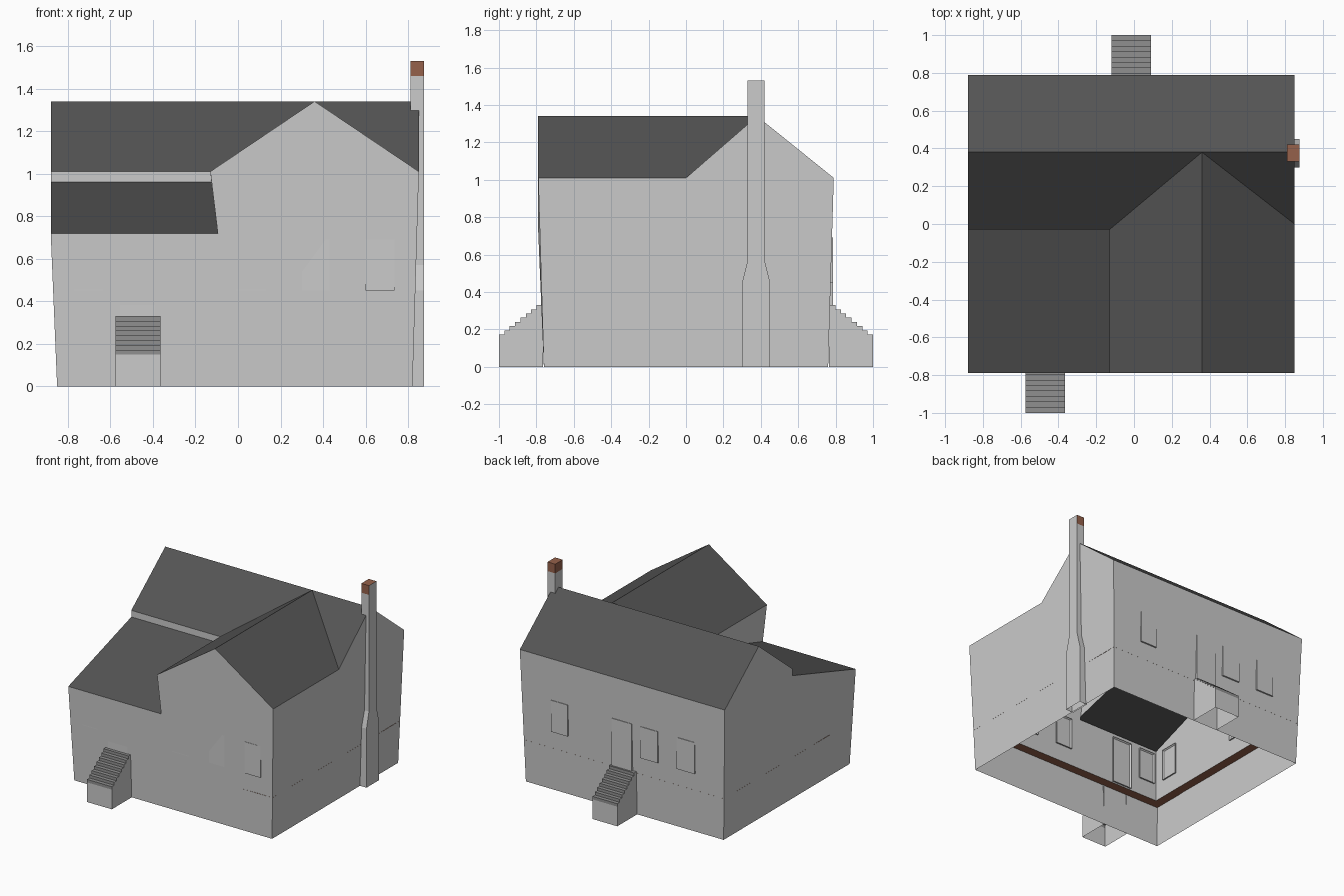
import bpy, bmesh
from mathutils import Vector

if "Cube" in bpy.data.objects:
    bpy.data.objects.remove(bpy.data.objects["Cube"])


def material(name, rgb):
    m = bpy.data.materials.new(name)
    m.diffuse_color = (*rgb, 1)
    m.use_nodes = True
    m.node_tree.nodes["Principled BSDF"].inputs["Base Color"].default_value = m.diffuse_color
    return m


ROOF = material("roof_slate", (0.09, 0.09, 0.09))
TREAD = material("step_stone", (0.28, 0.28, 0.28))
BRICK = material("chimney_brick", (0.3, 0.12, 0.07))
PLAIN = material("plain_grey", (0.8, 0.8, 0.8))


def finish(name, bm, mats=()):
    me = bpy.data.meshes.new(name)
    bm.to_mesh(me)
    bm.free()
    for m in mats:
        me.materials.append(m)
    ob = bpy.data.objects.new(name, me)
    bpy.context.collection.objects.link(ob)
    return ob


def sheet(name, faces, mats=(), centre=(0, 0, 0.5), slots=None):
    """Open surface from polygons, all facing away from centre."""
    bm = bmesh.new()
    for i, pts in enumerate(faces):
        f = bm.faces.new([bm.verts.new(p) for p in pts])
        f.normal_update()
        if f.normal.dot(f.calc_center_median() - Vector(centre)) < 0:
            f.normal_flip()
        if slots:
            f.material_index = slots[i]
    bmesh.ops.remove_doubles(bm, verts=bm.verts, dist=0.0005)
    return finish(name, bm, mats)


# key corners
L, R, F, B = -0.88, 0.85, -0.79, 0.79      # eaves
l, r, f, b = -0.85, 0.82, -0.76, 0.76      # base of the leaning walls
EAVE, RIDGE, LOW, LEAN = 1.01, 1.34, 0.72, 0.96
GX, RY, STEP = 0.36, 0.38, -0.03           # front ridge x, main ridge y, eave y

# outer walls
walls = [
    [(l, f, 0), (r, f, 0), (R, F, EAVE), (GX, F, RIDGE), (-0.13, F, EAVE),
     (-0.095, F, LOW), (L, F, LOW)],
    [(r, b, 0), (l, b, 0), (L, B, EAVE), (R, B, EAVE)],
    [(l, b, 0), (l, f, 0), (L, F, LOW), (L, STEP, LEAN), (L, STEP, EAVE),
     (L, RY, RIDGE), (L, B, EAVE)],
    [(r, f, 0), (r, b, 0), (R, B, EAVE), (R, RY, RIDGE), (R, 0, EAVE), (R, F, EAVE)],
]
upper = [
    [(L, STEP, LEAN), (-0.125, STEP, LEAN), (-0.13, STEP, EAVE), (L, STEP, EAVE)],
    [(-0.095, F, LOW), (-0.13, F, EAVE), (-0.13, STEP, EAVE), (-0.125, STEP, LEAN)],
]
sheet("outer_walls", walls + upper)

# inner wall lining standing on a ledge over the foundation
SILL = 0.32
IL, IR, IF, IB = -0.79, 0.76, -0.70, 0.70
clamp = lambda v, a, c: max(a, min(c, v))
sheet("inner_walls", [[(clamp(x, IL, IR), clamp(y, IF, IB), max(z, SILL))
                       for x, y, z in poly] for poly in walls])
outer = [(-0.86, -0.77), (0.83, -0.77), (0.83, 0.77), (-0.86, 0.77)]
inner = [(IL, IF), (IR, IF), (IR, IB), (IL, IB)]
sheet("foundation_ledge", [[(*p, SILL) for p in (outer[i], outer[i - 1], inner[i - 1], inner[i])]
                           for i in range(4)], [BRICK], (0, 0, 1))

# roofs: main gable, front cross gable, low lean-to
peak = (GX, RY, RIDGE)
valley_l, valley_r = (-0.13, STEP, EAVE), (R, 0, EAVE)
gable = (GX, F, RIDGE)
sheet("roof", [
    [(L, RY, RIDGE), peak, (R, RY, RIDGE), (R, B, EAVE), (L, B, EAVE)],
    [(L, RY, RIDGE), (L, STEP, EAVE), valley_l, peak],
    [peak, valley_r, (R, RY, RIDGE)],
    [peak, valley_l, (-0.13, F, EAVE), gable],
    [peak, gable, (R, F, EAVE), valley_r],
    [(L, STEP, LEAN), (L, F, LOW), (-0.095, F, LOW), (-0.125, STEP, LEAN)],
], [ROOF])


# windows and doors: boxes through the wall, with a recessed panel inside
def opening(name, lo, hi, inward):
    bm = bmesh.new()
    bmesh.ops.create_cube(bm, size=1)
    lo, hi = Vector(lo), Vector(hi)
    for v in bm.verts:
        v.co = (lo + hi) / 2 + v.co * (hi - lo)
    bm.normal_update()
    face = [q for q in bm.faces if q.normal.dot(Vector(inward)) > 0.9]
    bmesh.ops.inset_region(bm, faces=face, thickness=0.018, depth=-0.015)
    finish(name, bm)


for x0, x1 in [(-0.77, -0.635), (-0.01, 0.13), (0.30, 0.43), (0.60, 0.735)]:
    opening("front_window", (x0, -0.779, 0.45), (x1, -0.69, 0.69), (0, 1, 0))
opening("front_door", (-0.555, -0.776, 0.33), (-0.39, -0.69, 0.69), (0, 1, 0))
for x0, x1 in [(0.45, 0.59), (-0.31, -0.16), (-0.62, -0.47)]:
    opening("back_window", (x0, 0.69, 0.45), (x1, 0.785, 0.69), (0, -1, 0))
opening("back_door", (-0.09, 0.69, 0.33), (0.08, 0.785, 0.69), (0, -1, 0))
for y in (-0.55, 0.18):
    opening("left_window", (-0.86, y - 0.07, 0.45), (-0.78, y + 0.07, 0.69), (1, 0, 0))
    opening("right_window", (0.75, y - 0.07, 0.45), (0.83, y + 0.07, 0.69), (-1, 0, 0))


# hollow entrance steps
def steps(name, x0, x1, side, n=8):
    zig = [(1.0, 0.15)]
    for i in range(n):
        z = 0.15 + 0.18 * (i + 1) / n
        zig += [(1 - 0.23 * i / n, z), (1 - 0.23 * (i + 1) / n, z)]
    prof = [(1.0, 0.0)] + zig
    P = lambda x, q: (x, side * q[0], q[1])
    faces = [[P(x0, p), P(x0, q), P(x1, q), P(x1, p)] for p, q in zip(prof, prof[1:])]
    slots = [0] + [1] * (len(faces) - 1)
    for x in (x0, x1):
        faces.append([P(x, q) for q in prof + [(0.765, 0.33), (0.765, 0.0)]])
        slots.append(0)
    sheet(name, faces, [PLAIN, TREAD], ((x0 + x1) / 2, side * 0.75, 0), slots)


steps("front_steps", -0.575, -0.365, -1)
steps("back_steps", -0.12, 0.09, 1)

# chimney: wide foot, tapered shoulder, tall shaft with a brick top
rings = [(0, .30, .45), (.45, .30, .45), (.57, .33, .42), (1.46, .33, .42), (1.53, .33, .42)]
loops = [[(0.81, y0, z), (0.875, y0, z), (0.875, y1, z), (0.81, y1, z)] for z, y0, y1 in rings]
faces, slots = [], []
for k in range(len(loops) - 1):
    for i in range(4):
        j = (i + 1) % 4
        faces.append([loops[k][i], loops[k][j], loops[k + 1][j], loops[k + 1][i]])
        slots.append(1 if k == 3 and i != 1 else 0)
sheet("chimney", faces + [loops[-1]], [PLAIN, BRICK], (0.843, 0.375, 0.75), slots + [1])
